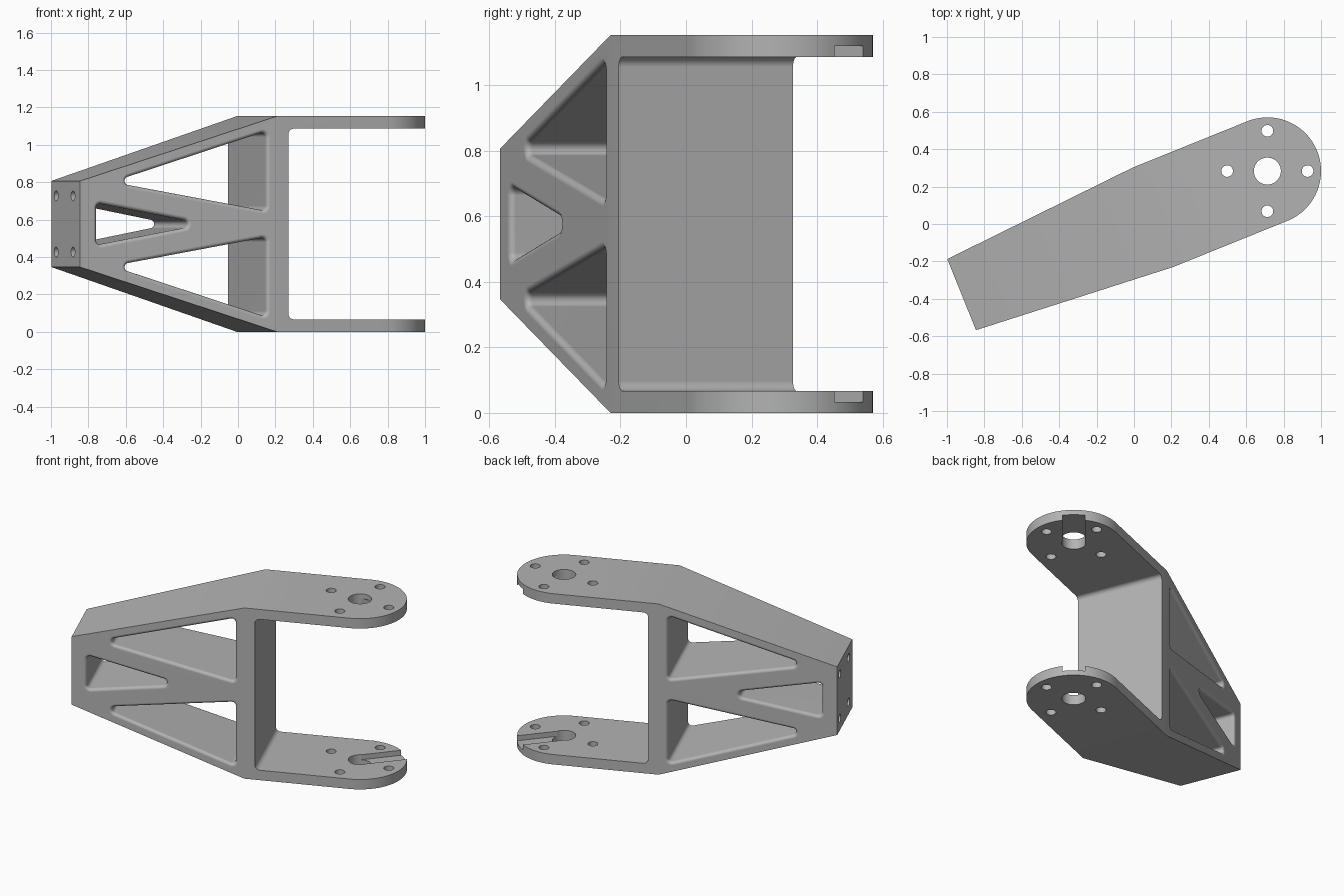
import bpy, bmesh
from math import sin, cos, pi, radians
from mathutils import Matrix, Vector

cube = bpy.data.objects.get("Cube")
if cube:
    bpy.data.objects.remove(cube, do_unlink=True)

# Main sizes; the bracket is built along its own axis and turned at the end
H, MID, FLANGE = 1.153, 0.5765, 0.067
END, BEND, R_EYE, W_END = -1.763, -0.66, 0.287, 0.205
CORNER, RIM = 0.022, 0.02
TURN = radians(22)

grey = bpy.data.materials.new("machined grey")
grey.use_nodes = True
colour = (0.45, 0.45, 0.45, 1)
grey.diffuse_color = colour
grey.node_tree.nodes["Principled BSDF"].inputs["Base Color"].default_value = colour


def make_object(name, rings, caps=None):
    """Loft closed rings of points into a solid with end caps."""
    bm = bmesh.new()
    loops = [[bm.verts.new(p) for p in ring] for ring in rings]
    n = len(loops[0])
    for a, b in zip(loops, loops[1:]):
        for i in range(n):
            j = (i + 1) % n
            bm.faces.new((a[i], a[j], b[j], b[i]))
    for loop in (loops[0], loops[-1]):
        for cap in caps or [range(n)]:
            bm.faces.new([loop[i] for i in cap])
    bmesh.ops.recalc_face_normals(bm, faces=bm.faces[:])
    mesh = bpy.data.meshes.new(name)
    bm.to_mesh(mesh)
    bm.free()
    obj = bpy.data.objects.new(name, mesh)
    bpy.context.collection.objects.link(obj)
    return obj


def rounded(poly, inset, radius, steps=8):
    """Round a counter-clockwise polygon about corner centres set in by inset."""
    pts = [Vector(p) for p in poly]
    out = []
    for i, p in enumerate(pts):
        a = (p - pts[i - 1]).normalized()
        b = (pts[(i + 1) % len(pts)] - p).normalized()
        n1, n2 = Vector((a.y, -a.x)), Vector((b.y, -b.x))
        centre = p - (n1 + n2) * inset / (1 + n1.dot(n2))
        sweep = n1.angle(n2)
        for k in range(steps + 1):
            t = sweep * k / steps
            out.append(centre + (n1 * cos(t) + a * sin(t)) * radius)
    return out


def half_width(u):
    return R_EYE + (R_EYE - W_END) * (u - BEND) / (BEND - END)


def pocket(poly, flip=False):
    """Through window with rounded corners and a rolled rim on both sides."""
    steps = [pi / 2 * k / 6 for k in range(7)]
    profile = [(RIM, -0.03)] + [(RIM * (1 - sin(t)), RIM * (1 - cos(t))) for t in steps]
    rings = []
    for side, prof in ((-1, profile), (1, profile[::-1])):
        for grow, depth in prof:
            rings.append([(p.x, side * (half_width(p.x) - depth), 2 * MID - p.y if flip else p.y)
                          for p in rounded(poly, CORNER + RIM, CORNER + grow)])
    return make_object("window_cutter", rings)


def drill(radius, place, axis, start, stop, sides=40):
    """Round hole along u or z."""
    rings = []
    for h in (start, stop):
        ring = []
        for k in range(sides):
            a, b = (radius * f(2 * pi * k / sides) for f in (cos, sin))
            a, b = a + place[0], b + place[1]
            ring.append((a, b, h) if axis == "z" else (h, a, b))
        rings.append(ring)
    return make_object("drill_cutter", rings)


# Outer body: rounded eye end, straight neck, tapered tail
plan = [(END, W_END), (END, -W_END), (BEND, -R_EYE)]
plan += [(R_EYE * cos(t), R_EYE * sin(t)) for t in (pi * (k / 48 - 0.5) for k in range(49))]
plan.append((BEND, R_EYE))
last = len(plan) - 1
levels = [[(u, v, MID + s * (0.23 if u == END else MID)) for u, v in plan] for s in (-1, 1)]
body = make_object("fork_bracket", levels, [(0, 1, 2, last), range(2, last + 1)])

# Gap between the two flanges, filleted against the cross wall
gap = rounded([(-0.594, FLANGE), (0.6, FLANGE), (0.6, H - FLANGE), (-0.594, H - FLANGE)], 0.03, 0.03)
cutters = [make_object("gap_cutter", [[(p.x, v, p.y) for p in gap] for v in (-0.5, 0.5)])]

# Truss windows in the tail
right = -0.698
tip = (-1.66, 0.796)
triangle = [tip, (right, 0.623), (right, 1.099)]
cutters += [pocket(triangle), pocket(triangle, True)]
cutters.append(pocket([(-1.688, MID - 0.137), (-0.95, MID), (-1.688, MID + 0.137)]))

# Bearing hole and its ring of bolt holes, through both flanges
cutters.append(drill(0.072, (0, 0), "z", -0.1, H + 0.1, 64))
for k in range(4):
    a = k * pi / 2 - TURN
    cutters.append(drill(0.031, (0.215 * cos(a), 0.215 * sin(a)), "z", -0.1, H + 0.1))

# Slots on the inner flange faces, from bearing hole to rim
slot_dir = radians(50) - TURN
slot = [Matrix.Rotation(slot_dir, 2) @ Vector(p)
        for p in ((0, -0.067), (0.4, -0.067), (0.4, 0.067), (0, 0.067))]
for low, high in ((0.033, 0.12), (H - 0.12, H - 0.033)):
    cutters.append(make_object("slot_cutter", [[(p.x, p.y, z) for p in slot] for z in (low, high)]))

# Blind mounting holes in the tail face
for v in (-0.105, 0.135):
    for s in (-1, 1):
        cutters.append(drill(0.027, (v, MID + s * 0.15), "u", END - 0.05, END + 0.08, 24))

# Cut everything, then discard the cutters
for cutter in cutters:
    cutter.hide_render = True
    mod = body.modifiers.new("cut", "BOOLEAN")
    mod.operation, mod.solver, mod.object = "DIFFERENCE", "EXACT", cutter
bpy.context.view_layer.update()
mesh = bpy.data.meshes.new_from_object(body.evaluated_get(bpy.context.evaluated_depsgraph_get()))
body.modifiers.clear()
body.data = mesh
for cutter in cutters:
    bpy.data.objects.remove(cutter, do_unlink=True)

# Turn into place, colour and shade
mesh.transform(Matrix.Translation((0.713, 0.283, 0)) @ Matrix.Rotation(TURN, 4, "Z"))
mesh.materials.clear()
mesh.materials.append(grey)
bpy.ops.object.select_all(action="DESELECT")
body.select_set(True)
bpy.context.view_layer.objects.active = body
bpy.ops.object.shade_smooth_by_angle(angle=radians(25))
normals = body.modifiers.new("even shading", "WEIGHTED_NORMAL")
normals.keep_sharp = True
